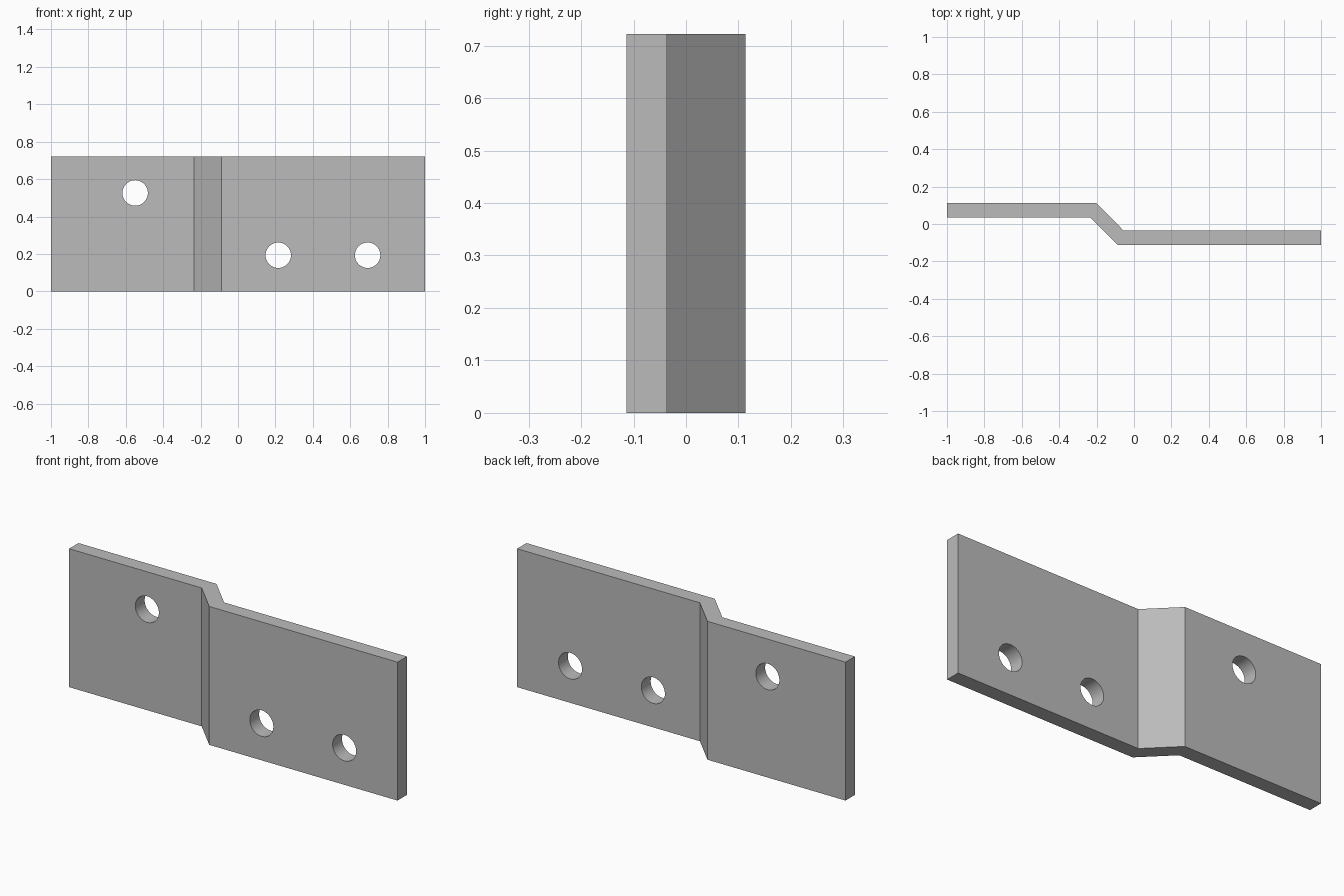
import bpy, bmesh
from math import radians

if "Cube" in bpy.data.objects:
    bpy.data.objects.remove(bpy.data.objects["Cube"], do_unlink=True)

HEIGHT = 0.722
OUTER, INNER = 0.113, 0.036
HOLE_RADIUS = 0.068
HOLES = [(-0.55, 0.526), (0.215, 0.193), (0.693, 0.193)]

# Plain grey metal
grey = bpy.data.materials.new("grey_metal")
grey.use_nodes = True
colour = (0.5, 0.5, 0.5, 1)
grey.diffuse_color = colour
grey.node_tree.nodes["Principled BSDF"].inputs["Base Color"].default_value = colour

# Offset plate: joggled profile extruded upwards
profile = [(-1, INNER), (-0.235, INNER), (-0.087, -OUTER), (1, -OUTER),
           (1, -INNER), (-0.055, -INNER), (-0.203, OUTER), (-1, OUTER)]
bm = bmesh.new()
base = bm.faces.new([bm.verts.new((x, y, 0)) for x, y in profile])
extruded = bmesh.ops.extrude_face_region(bm, geom=[base])["geom"]
top = [v for v in extruded if isinstance(v, bmesh.types.BMVert)]
bmesh.ops.translate(bm, verts=top, vec=(0, 0, HEIGHT))
bmesh.ops.recalc_face_normals(bm, faces=bm.faces)
mesh = bpy.data.meshes.new("offset_plate")
bm.to_mesh(mesh)
bm.free()
mesh.materials.append(grey)
plate = bpy.data.objects.new("offset_plate", mesh)
bpy.context.collection.objects.link(plate)

# Bolt holes drilled through front to back
for x, z in HOLES:
    bpy.ops.mesh.primitive_cylinder_add(vertices=48, radius=HOLE_RADIUS, depth=1,
                                        location=(x, 0, z), rotation=(radians(90), 0, 0))
    drill = bpy.context.object
    drill.name = "hole_cutter"
    drill.data.materials.append(grey)
    cut = plate.modifiers.new("bolt_hole", "BOOLEAN")
    cut.operation = "DIFFERENCE"
    cut.solver = "EXACT"
    cut.object = drill
    bpy.ops.object.select_all(action="DESELECT")
    plate.select_set(True)
    bpy.context.view_layer.objects.active = plate
    bpy.ops.object.modifier_apply(modifier=cut.name)
    bpy.data.objects.remove(drill, do_unlink=True)

# Smooth hole walls, crisp plate edges
bpy.ops.object.shade_smooth_by_angle(angle=radians(30))
